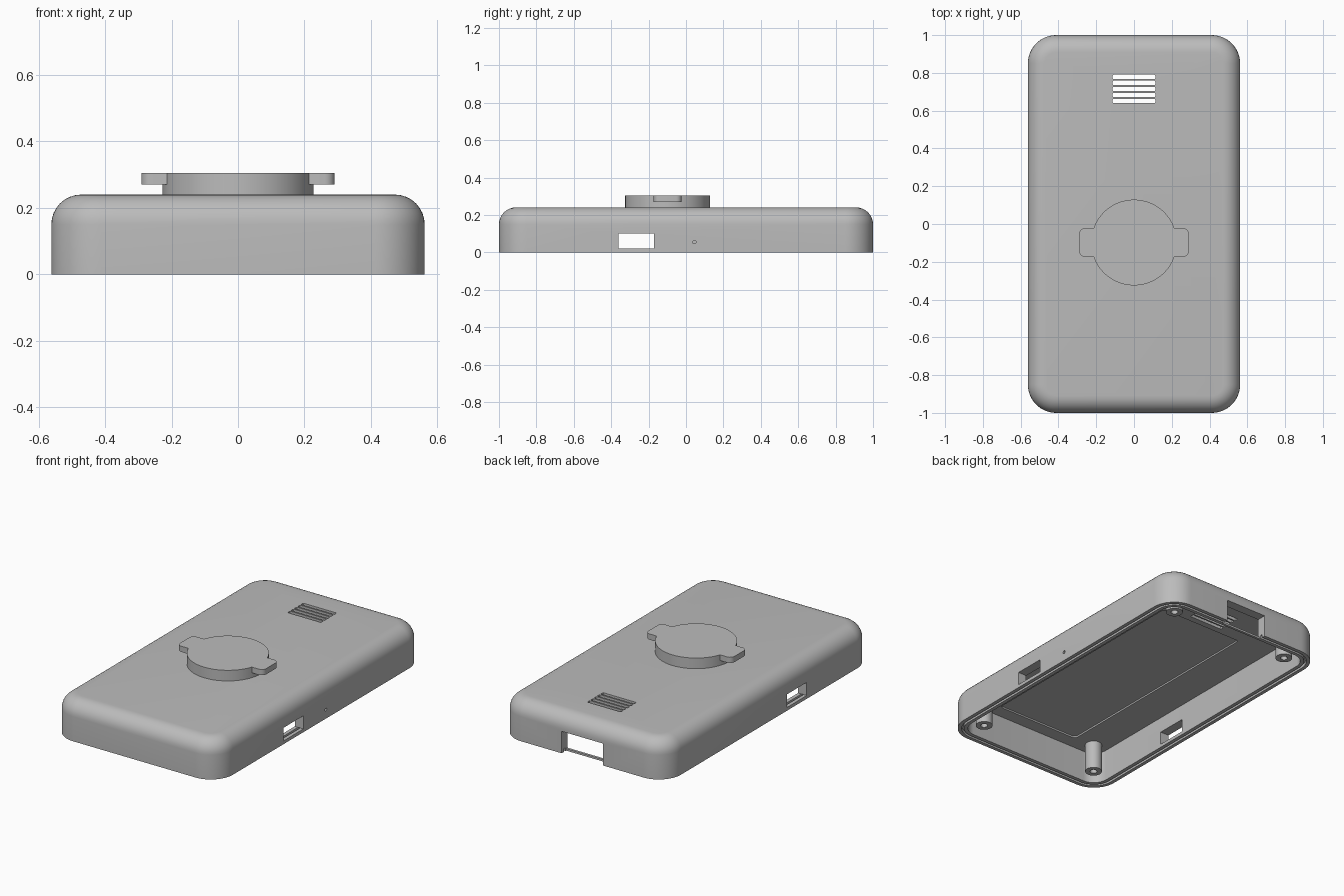
import bpy, bmesh
from math import sin, cos, pi

cube = bpy.data.objects.get("Cube")
if cube:
    bpy.data.objects.remove(cube, do_unlink=True)

grey = bpy.data.materials.new("light_grey_plastic")
grey.use_nodes = True
GREY = (0.5, 0.5, 0.5, 1)
grey.diffuse_color = GREY
grey.node_tree.nodes["Principled BSDF"].inputs["Base Color"].default_value = GREY


def ring(hx, hy, r, z, cx=0, cy=0, seg=12):
    """Rounded rectangle outline; a circle when hx = hy = r."""
    pts = []
    for k, (sx, sy) in enumerate([(1, 1), (-1, 1), (-1, -1), (1, -1)]):
        for i in range(seg + 1):
            a = (k + i / seg) * pi / 2
            pts.append((cx + sx * (hx - r) + r * cos(a),
                        cy + sy * (hy - r) + r * sin(a), z))
    return pts


def loft(bm, rings):
    """Skin a stack of outlines and cap both ends."""
    loops = [[bm.verts.new(p) for p in pts] for pts in rings]
    n = len(loops[0])
    faces = [bm.faces.new(loops[0]), bm.faces.new(loops[-1])]
    for a, b in zip(loops, loops[1:]):
        for i in range(n):
            j = (i + 1) % n
            faces.append(bm.faces.new((a[i], a[j], b[j], b[i])))


def box(bm, x0, x1, y0, y1, z0, z1):
    loft(bm, [[(x0, y0, z), (x1, y0, z), (x1, y1, z), (x0, y1, z)] for z in (z0, z1)])


def make(name, bm):
    bmesh.ops.remove_doubles(bm, verts=bm.verts, dist=1e-5)
    bmesh.ops.recalc_face_normals(bm, faces=bm.faces)
    me = bpy.data.meshes.new(name)
    bm.to_mesh(me)
    bm.free()
    me.materials.append(grey)
    ob = bpy.data.objects.new(name, me)
    bpy.context.collection.objects.link(ob)
    return ob


def select(ob):
    bpy.ops.object.select_all(action='DESELECT')
    ob.select_set(True)
    bpy.context.view_layer.objects.active = ob


def combine(ob, tool, operation):
    mod = ob.modifiers.new(operation.lower(), 'BOOLEAN')
    mod.operation, mod.object, mod.solver = operation, tool, 'EXACT'
    select(ob)
    bpy.ops.object.modifier_apply(modifier=mod.name)
    bpy.data.objects.remove(tool, do_unlink=True)


def smooth(ob):
    select(ob)
    bpy.ops.object.shade_smooth_by_angle(angle=pi / 6)


# Hollow case: rounded outside, grooved rim, inner wall and ceiling
HX, HY, R, TOP, EDGE, CEIL = 0.562, 1.0, 0.15, 0.24, 0.09, 0.195


def case_ring(inset, z):
    return ring(HX - inset, HY - inset, R - inset, z)


profile = [(EDGE * (1 - sin(t * pi / 16)), TOP - EDGE * (1 - cos(t * pi / 16)))
           for t in range(9)]
profile += [(0, 0), (0.022, 0), (0.022, 0.02), (0.036, 0.02), (0.036, 0), (0.058, 0),
            (0.058, CEIL)]
bm = bmesh.new()
loft(bm, [case_ring(i, z) for i, z in profile])
case = make("case", bm)

# Openings: vent slots, side ports, rear notch, pin hole, ceiling recess
bm = bmesh.new()
for k in range(5):
    y = 0.715 + (k - 2) * 0.032
    loft(bm, [ring(0.113, 0.0115, 0.005, z, cy=y, seg=3) for z in (0.15, 0.3)])
for s in (-1, 1):
    box(bm, s * 0.45, s * 0.65, -0.362, -0.172, 0.02, 0.1)
box(bm, -0.14, 0.14, 0.9, 1.1, -0.1, 0.134)
loft(bm, [[(x, 0.045 + 0.009 * cos(i * pi / 8), 0.055 + 0.009 * sin(i * pi / 8))
           for i in range(16)] for x in (0.45, 0.65)])
loft(bm, [ring(0.28, 0.73, 0.02, z, cy=-0.13, seg=4) for z in (0.15, CEIL + 0.01)])
cutter = make("openings_cutter", bm)
cutter.hide_render = True
combine(case, cutter, 'DIFFERENCE')
smooth(case)

# Thin sill across the rear notch
bm = bmesh.new()
box(bm, -0.142, 0.142, 0.942, 0.957, 0, 0.012)
make("notch_sill", bm)

# Twist-lock mount: disc with two rounded tabs
MY, MZ = -0.098, 0.305
bm = bmesh.new()
loft(bm, [ring(0.227, 0.227, 0.227, z, cy=MY, seg=20) for z in (0.22, MZ)])
mount = make("mount", bm)
bm = bmesh.new()
loft(bm, [ring(0.291, 0.075, 0.03, z, cy=MY, seg=6) for z in (0.27, MZ)])
combine(mount, make("mount_tabs", bm), 'UNION')
smooth(mount)

# Hollow screw posts in the corners
for sx, side in ((1, "left"), (-1, "right")):
    for sy, end in ((-1, "front"), (1, "back")):
        bm = bmesh.new()
        loft(bm, [ring(r, r, r, z, cx=sx * 0.41, cy=sy * 0.85, seg=8)
                  for r, z in ((0.048, 0.21), (0.048, 0.02), (0.02, 0.02), (0.02, 0.15))])
        smooth(make(f"{end}_{side}_screw_post", bm))
